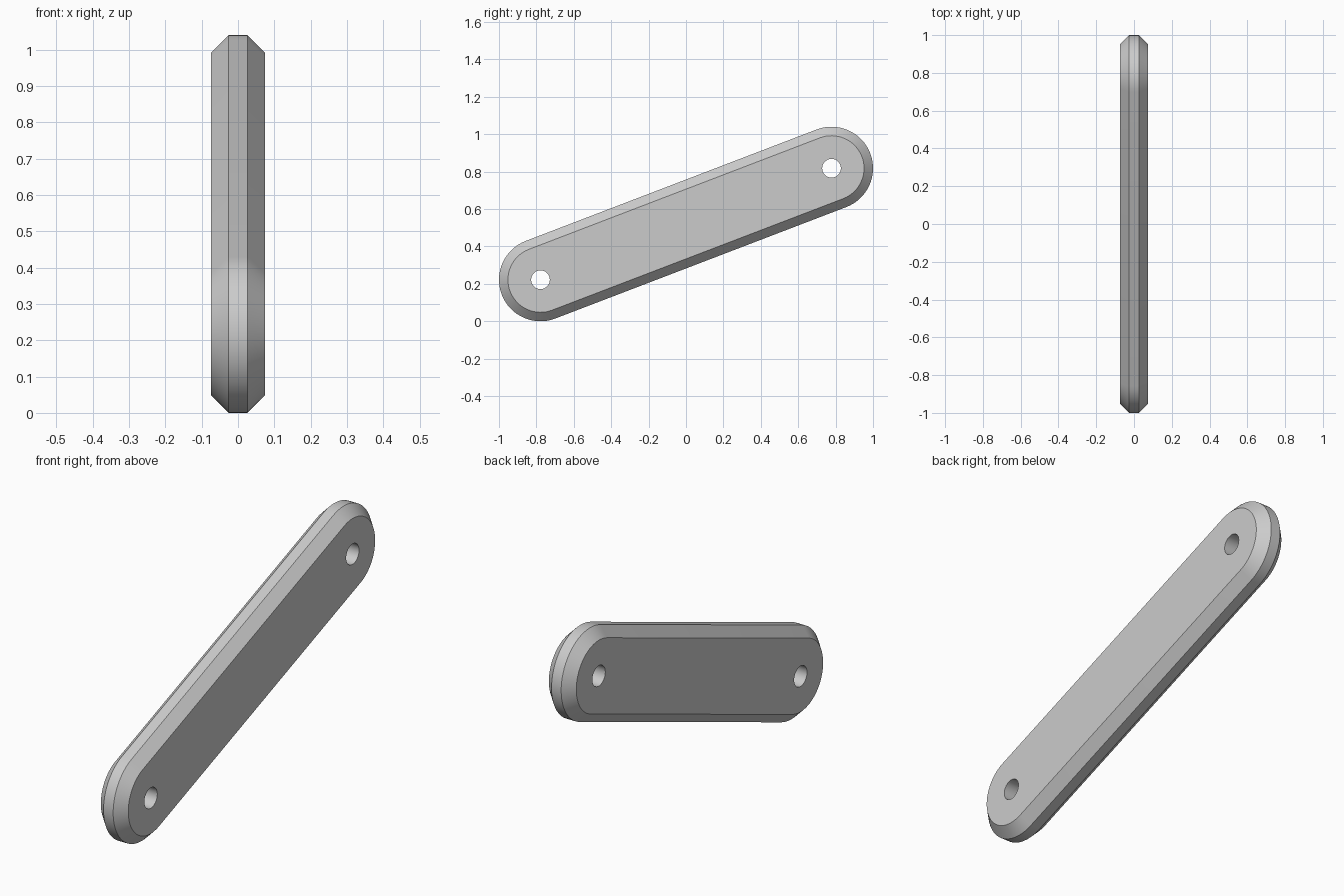
import bpy, bmesh
from math import sin, cos, pi, atan2, radians

cube = bpy.data.objects.get("Cube")
if cube:
    bpy.data.objects.remove(cube, do_unlink=True)

# Pivot centres (y, z) and main sizes
LOW, HIGH = (-0.778, 0.222), (0.778, 0.818)
RADIUS, BEVEL, HOLE = 0.222, 0.048, 0.05
HALF_WIDTH, HALF_RIM = 0.074, 0.026
SEGMENTS = 32
tilt = atan2(HIGH[1] - LOW[1], HIGH[0] - LOW[0])

grey = bpy.data.materials.new("plain grey")
grey.use_nodes = True
colour = (0.6, 0.6, 0.6, 1)
grey.diffuse_color = colour
grey.node_tree.nodes["Principled BSDF"].inputs["Base Color"].default_value = colour

bm = bmesh.new()


def arc(centre, radius, x, start, sweep, count):
    """Vertices along an arc in the plane at x."""
    angles = [start + sweep * i / SEGMENTS for i in range(count)]
    return [bm.verts.new((x, centre[0] + radius * cos(a), centre[1] + radius * sin(a)))
            for a in angles]


def slot(radius, x):
    """Round-ended outline about both pivots."""
    return (arc(HIGH, radius, x, tilt - pi / 2, pi, SEGMENTS + 1)
            + arc(LOW, radius, x, tilt + pi / 2, pi, SEGMENTS + 1))


def loft(rings):
    for a, b in zip(rings, rings[1:]):
        for i in range(len(a)):
            j = (i + 1) % len(a)
            bm.faces.new((a[i], a[j], b[j], b[i]))


def loop_edges(ring):
    return [bm.edges.get((ring[i - 1], ring[i])) for i in range(len(ring))]


# Chamfered outer rim
rim = [slot(RADIUS - BEVEL, -HALF_WIDTH), slot(RADIUS, -HALF_RIM),
       slot(RADIUS, HALF_RIM), slot(RADIUS - BEVEL, HALF_WIDTH)]
loft(rim)

# Pivot hole walls
holes = [[arc(c, HOLE, x, 0, 2 * pi, SEGMENTS) for x in (-HALF_WIDTH, HALF_WIDTH)]
         for c in (LOW, HIGH)]
for walls in holes:
    loft(walls)

# Flat sides around the holes
for side, normal in ((0, (-1, 0, 0)), (-1, (1, 0, 0))):
    edges = loop_edges(rim[side])
    for walls in holes:
        edges += loop_edges(walls[side])
    bmesh.ops.triangle_fill(bm, edges=edges, use_beauty=True, normal=normal)
bmesh.ops.recalc_face_normals(bm, faces=bm.faces)

mesh = bpy.data.meshes.new("link_bar")
bm.to_mesh(mesh)
bm.free()
mesh.materials.append(grey)
bar = bpy.data.objects.new("link_bar", mesh)
bpy.context.collection.objects.link(bar)
bpy.ops.object.select_all(action='DESELECT')
bar.select_set(True)
bpy.context.view_layer.objects.active = bar
bpy.ops.object.shade_smooth_by_angle(angle=radians(30))
